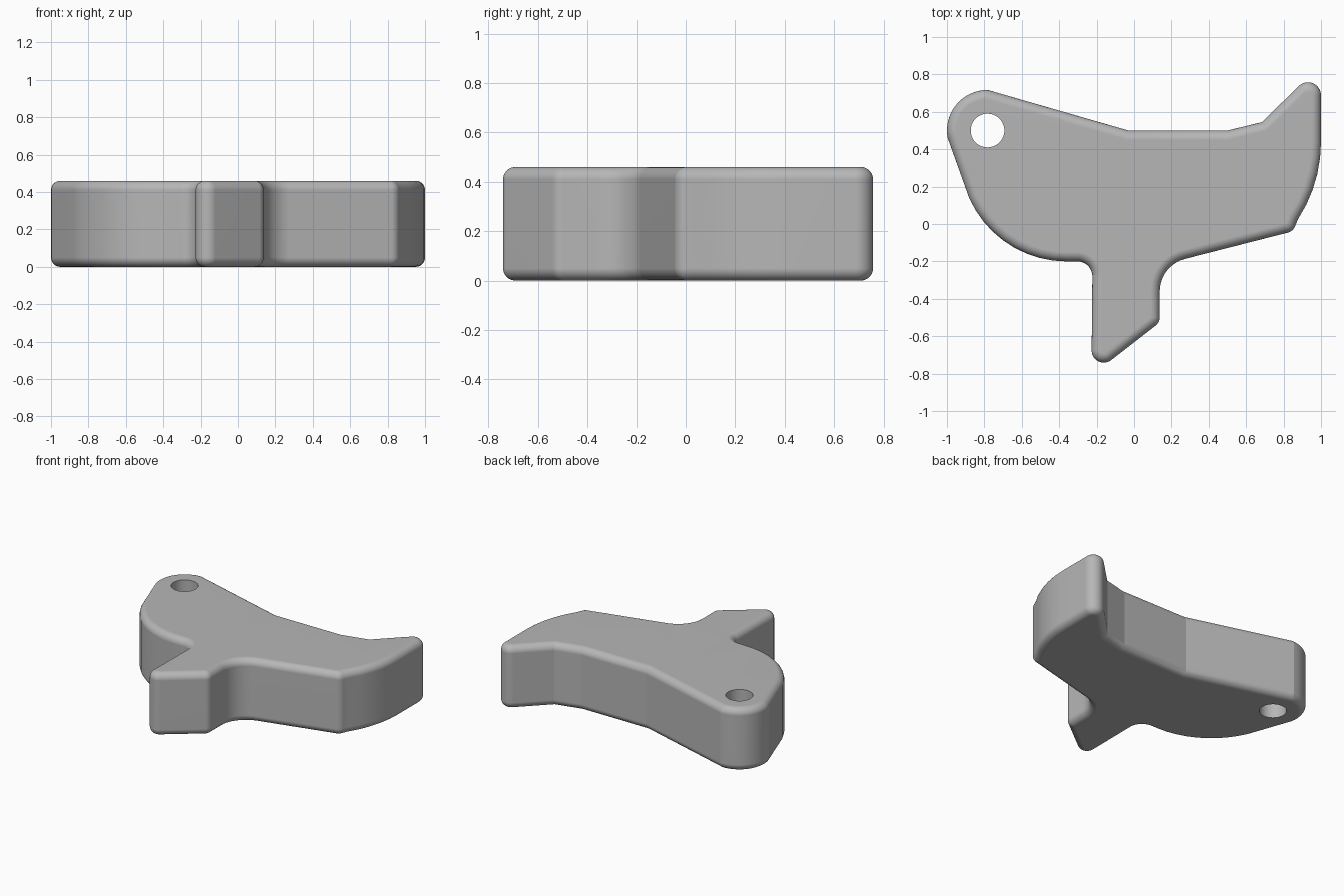
import bpy, bmesh
from math import sin, cos, tan, pi, radians, ceil
from mathutils import Vector

cube = bpy.data.objects.get("Cube")
if cube:
    bpy.data.objects.remove(cube, do_unlink=True)

HEIGHT, ROUND = 0.46, 0.05
HOLE = Vector((-0.783, 0.5))
STEP = radians(8)


def arc(cx, cy, r, start, end):
    """Points along an arc, angles in degrees."""
    a, b = radians(start), radians(end)
    n = max(2, ceil(abs(b - a) / STEP))
    return [Vector((cx + r * cos(a + (b - a) * i / n),
                    cy + r * sin(a + (b - a) * i / n))) for i in range(n + 1)]


def fillet(before, corner, after, r):
    """Replace a sharp corner with a tangent arc."""
    u, v = (before - corner).normalized(), (after - corner).normalized()
    turn = pi - u.angle(v)
    reach = r * tan(turn / 2)
    start = corner + u * reach
    inward = (v - u * u.dot(v)).normalized()
    n = max(2, ceil(turn / STEP))
    return [start + inward * r * (1 - cos(turn * i / n)) - u * r * sin(turn * i / n)
            for i in range(n + 1)]


def inset(points, d):
    """Mitred inward offset of a counter-clockwise outline."""
    result = []
    for i, p in enumerate(points):
        a = (p - points[i - 1]).normalized()
        b = (points[(i + 1) % len(points)] - p).normalized()
        na, nb = Vector((-a.y, a.x)), Vector((-b.y, b.x))
        result.append(p + (na + nb) * d / (1 + na.dot(nb)))
    return result


# Outline, counter-clockwise: each entry is a point and its corner radius
def plain(points):
    return [(p, 0) for p in points]


corners = plain(arc(HOLE.x, HOLE.y, 0.217, 90, 190))        # pivot ear
corners += plain(arc(-0.36, 0.37, 0.57, 204, 270))          # rounded belly
corners += [(Vector((-0.222, -0.2)), 0.08),                 # stem
            (Vector((-0.228, -0.81)), 0.065),
            (Vector((0.137, -0.526)), 0.055),
            (Vector((0.137, -0.221)), 0.18),
            (Vector((0.85, -0.039)), 0.055)]
corners += plain(arc(0.24, 0.44, 0.76, -33, 0))             # curved nose
corners += [(Vector((1.0, 0.855)), 0.07)]                   # pointed tip
corners += plain([Vector((0.685, 0.545)), Vector((0.5, 0.5)), Vector((-0.03, 0.5))])

outline = []
for i, (p, r) in enumerate(corners):
    if r:
        outline += fillet(corners[i - 1][0], p, corners[(i + 1) % len(corners)][0], r)
    else:
        outline.append(p)

bm = bmesh.new()


def ring(points, z):
    return [bm.verts.new((p.x, p.y, z)) for p in points]


def bridge(lower, upper):
    n = len(lower)
    for i in range(n):
        j = (i + 1) % n
        bm.faces.new((lower[i], lower[j], upper[j], upper[i]))


def loop_edges(verts):
    return [bm.edges.get((v, verts[i - 1])) for i, v in enumerate(verts)]


# Side wall with rounded rims
levels = []
for k in range(11):
    a = pi / 2 * k / 10
    levels.append((ROUND * (1 - sin(a)), ROUND * (1 - cos(a))))
levels += [(d, HEIGHT - z) for d, z in reversed(levels)]
rings = [ring(inset(outline, d), z) for d, z in levels]
for lower, upper in zip(rings, rings[1:]):
    bridge(lower, upper)

# Pivot bore
circle = arc(HOLE.x, HOLE.y, 0.09, 0, 360)[:-1]
bore = [ring(circle, 0), ring(circle, HEIGHT)]
bridge(*bore)

# Flat top and bottom around the bore
for outer, inner, up in ((rings[0], bore[0], -1), (rings[-1], bore[1], 1)):
    bmesh.ops.triangle_fill(bm, edges=loop_edges(outer) + loop_edges(inner),
                            use_beauty=True, normal=(0, 0, up))
bmesh.ops.recalc_face_normals(bm, faces=bm.faces[:])

mesh = bpy.data.meshes.new("lever_body")
bm.to_mesh(mesh)
bm.free()
body = bpy.data.objects.new("lever_body", mesh)
bpy.context.collection.objects.link(body)

# Plain grey
grey = bpy.data.materials.new("plain_grey")
grey.use_nodes = True
colour = (0.47, 0.47, 0.47, 1)
grey.diffuse_color = colour
grey.node_tree.nodes["Principled BSDF"].inputs["Base Color"].default_value = colour
mesh.materials.append(grey)

# Smooth rims with flat broad faces
bpy.ops.object.select_all(action="DESELECT")
body.select_set(True)
bpy.context.view_layer.objects.active = body
bpy.ops.object.shade_smooth_by_angle(angle=radians(13))
normals = body.modifiers.new("flat_broad_faces", "WEIGHTED_NORMAL")
normals.keep_sharp = True
